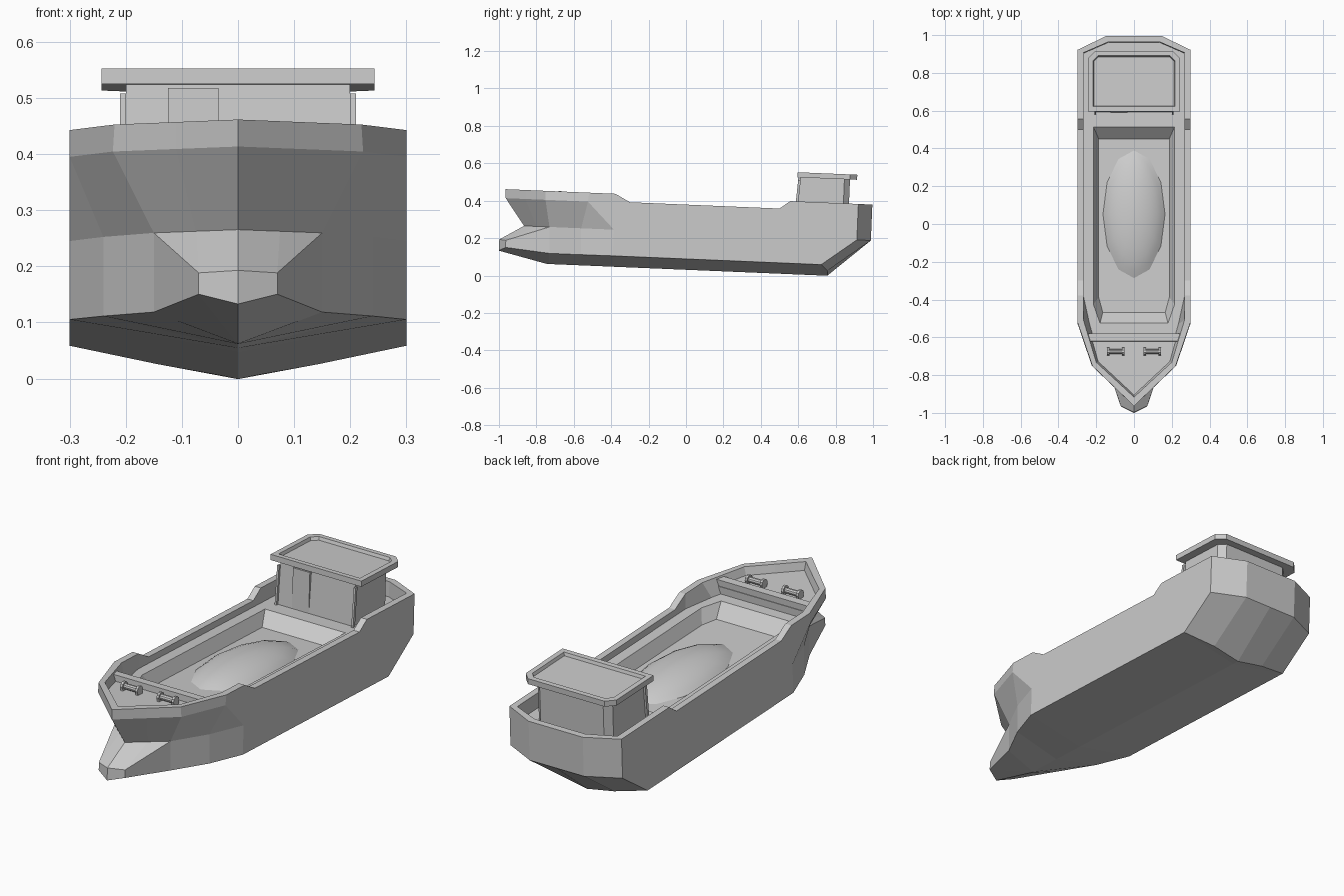
import bpy, bmesh, math
from mathutils import Matrix, Vector

if "Cube" in bpy.data.objects:
    bpy.data.objects.remove(bpy.data.objects["Cube"])

# The whole ship is modelled level, then trimmed slightly bow-up
TRIM = (Matrix.Translation((0, 0, .248)) @ Matrix.Rotation(-.042, 4, 'X')
        @ Matrix.Translation((0, 0, -.25)))


def finish(bm, name, smooth=False):
    bmesh.ops.remove_doubles(bm, verts=bm.verts, dist=1e-4)
    bmesh.ops.recalc_face_normals(bm, faces=bm.faces)
    bm.transform(TRIM)
    me = bpy.data.meshes.new(name)
    bm.to_mesh(me)
    bm.free()
    for p in me.polygons:
        p.use_smooth = smooth
    ob = bpy.data.objects.new(name, me)
    bpy.context.collection.objects.link(ob)
    return ob


def face(bm, pts):
    bm.faces.new([bm.verts.new(p) for p in pts])


def loft(name, rings):
    """Join closed rings of points and cap both ends."""
    bm = bmesh.new()
    n = len(rings[0])
    for a, b in zip(rings, rings[1:]):
        for i in range(n):
            j = (i + 1) % n
            face(bm, (a[i], a[j], b[j], b[i]))
    face(bm, rings[0])
    face(bm, rings[-1])
    return finish(bm, name)


def ring(half, z):
    """Mirror half an outline (front to back) into a full ring."""
    pts = [(x, y, z) for x, y in half]
    return pts + [(-x, y, z) for x, y in reversed(half) if x > 1e-6]


def box(name, c, s):
    bm = bmesh.new()
    bmesh.ops.create_cube(bm, size=1, matrix=Matrix.Translation(c) @ Matrix.Diagonal((*s, 1)))
    return finish(bm, name)


# Hull outlines, bow centre to stern centre
side = [(.3, y) for y in (-.385, -.305, .495, .55)]
stern = [(.3, .915), (.145, .99), (0, .99)]
top = [(0, -.972), (.11, -.866), (.22, -.76), (.3, -.525)] + side + stern
sec = [(0, -.97), (.11, -.865), (.223, -.757), (.3, -.53)] + side + stern
waist = [(0, -.866), (.075, -.798), (.15, -.73), (.24, -.56)] + side + stern
inner = [(0, -.925), (.1, -.832), (.2, -.74), (.268, -.515)] \
    + [(.268, y) for x, y in side] + [(.268, .9), (.135, .958), (0, .958)]
deck = [(0, -.9), (.09, -.815), (.18, -.73), (.235, -.535)] + inner[4:]
chine = [(0, -.995, .093), (.07, -.96, .112), (.15, -.725, .09), (.24, -.555, .09)] \
    + [(x, y, .091) for x, y in side] + [(.3, .73, .091), (.145, .765, .06), (0, .765, .033)]
rail_z = [.423] * 5 + [.381, .381] + [.423] * 4
DECK = .35


def at(pts, z):
    return [(x, y, z) for x, y in pts]


bulb = [(0, -.995, .153), (.07, -.96, .15)] + at(waist[2:], .231)
keel = [(0, min(max(p[1], -.735), .765), .033) for p in chine]
rows = [keel, chine, bulb, at(waist, .231), at(sec, .375),
        [(x, y, z) for (x, y), z in zip(top, rail_z)],
        [(x, y, z) for (x, y), z in zip(inner, rail_z)], at(deck, DECK)]

# Cargo hold with sloping sides
mouth = at([(0, .51), (.215, .51), (.215, -.43), (.18, -.53), (0, -.53)], DECK)
floor = at([(0, .45), (.187, .45), (.187, -.39), (.165, -.47), (0, -.47)], DECK - .06)

bm = bmesh.new()
for s in (1, -1):
    def m(pts):
        return [(p[0] * s, p[1], p[2]) for p in pts]
    for r, (a, b) in enumerate(zip(rows, rows[1:])):
        for i in range(len(a) - 1):
            quad = []
            for p in (a[i], a[i + 1], b[i + 1], b[i]):
                if all((Vector(p) - Vector(q)).length > 1e-4 for q in quad):
                    quad.append(p)
            if r == 3 and i == 3:      # crease where the bow flare ends
                face(bm, m((a[3], a[4], b[3])))
                face(bm, m((a[4], b[4], b[3])))
            elif len(quad) > 2:
                face(bm, m(quad))
    face(bm, m(rows[-1] + mouth))
    for i in range(4):
        face(bm, m((mouth[i], mouth[i + 1], floor[i + 1], floor[i])))
    face(bm, m(floor))
finish(bm, "hull")

# Raised foredeck and the beam closing it at the rear
loft("foredeck", [ring([(0, -.9), (.18, -.73), (.224, -.585)], DECK - .003),
                  ring([(0, -.915), (.192, -.738), (.243, -.585)], .385)])
loft("foredeck_beam", [[(s * x, y, z) for s, x, y in
                        ((-1, w - .01, -.628), (1, w - .01, -.628), (1, w, -.588), (-1, w, -.588))]
                       for z, w in ((DECK - .003, .226), (.415, .252))])

# Cargo mound: a shallow cap
bm = bmesh.new()
bmesh.ops.create_uvsphere(bm, u_segments=12, v_segments=18, radius=1)
bmesh.ops.bisect_plane(bm, geom=bm.verts[:] + bm.edges[:] + bm.faces[:],
                       plane_co=(0, 0, .5), plane_no=(0, 0, -1), clear_outer=True)
bm.transform(Matrix.Translation((0, .05, DECK - .061)) @ Matrix.Diagonal((.191, .393, .12, 1))
             @ Matrix.Translation((0, 0, -.5)))
finish(bm, "cargo_mound", True)

# Wheelhouse walls
loft("wheelhouse", [ring([(0, .588), (.2, .588), (.2, .835), (.17, .865), (0, .865)], DECK - .003),
                    ring([(0, .6), (.2, .6), (.2, .835), (.17, .865), (0, .865)], .556)])


# Roof with raised rim
def roof(d):
    return [(0, .583 + d), (.243 - d, .583 + d), (.243 - d, .865 - d * .6),
            (.205 - d * .6, .903 - d), (0, .903 - d)]


loft("roof", [ring(roof(0), .552), ring(roof(0), .579),
              ring(roof(.025), .579), ring(roof(.03), .564)])

# Wheelhouse trim: door and leaning front corner fins
box("door", (-.08, .595, .45), (.09, .016, .19))
for s in (1, -1):
    loft("corner_fin", [[(s * x, y + o, z) for x, y in
                         ((.2, 0), (.21, 0), (.21, .014), (.2, .014))]
                        for o, z in ((.576, DECK), (.588, .535))])

# Mooring winches
for s in (1, -1):
    for name, x, r, l in (("drum", 0, .014, .09), ("flange", -.04, .022, .012),
                          ("flange", .04, .022, .012)):
        bm = bmesh.new()
        bmesh.ops.create_cone(bm, cap_ends=True, segments=10, radius1=r, radius2=r, depth=l,
                              matrix=Matrix.Translation((s * .097 + x, -.682, .404))
                              @ Matrix.Rotation(math.pi / 2, 4, 'Y'))
        finish(bm, "winch_" + name)
    for x in (-.04, .04):
        box("winch_foot", (s * .097 + x, -.682, .392), (.012, .034, .018))
